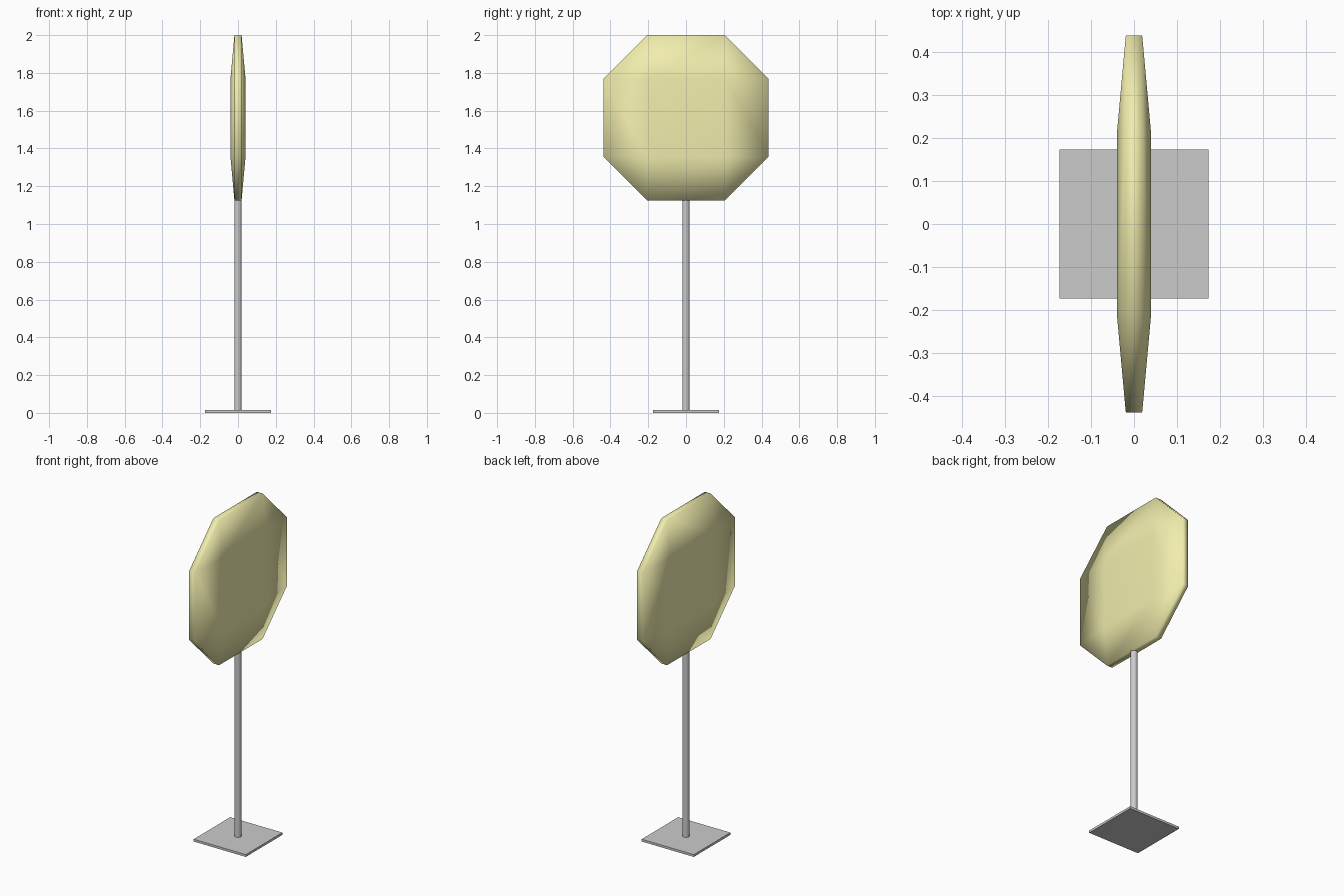
import bpy
import bmesh

if "Cube" in bpy.data.objects:
    bpy.data.objects.remove(bpy.data.objects["Cube"])


def finish(name, bm, smooth=False, mat=None):
    bmesh.ops.recalc_face_normals(bm, faces=bm.faces[:])
    me = bpy.data.meshes.new(name)
    bm.to_mesh(me)
    bm.free()
    ob = bpy.data.objects.new(name, me)
    bpy.context.collection.objects.link(ob)
    if smooth:
        me.shade_smooth()
    if mat:
        me.materials.append(mat)
    return ob


yellow = bpy.data.materials.new("yellow")
yellow.diffuse_color = (0.88, 0.85, 0.42, 1)
yellow.use_nodes = True
yellow.node_tree.nodes["Principled BSDF"].inputs["Base Color"].default_value = yellow.diffuse_color

# Base plate
bm = bmesh.new()
bmesh.ops.create_cube(bm, size=1)
bmesh.ops.scale(bm, vec=(0.347, 0.347, 0.014), verts=bm.verts)
bmesh.ops.translate(bm, vec=(0, 0, 0.007), verts=bm.verts)
finish("base_plate", bm)

# Round pole, its top end tucked inside the panel
bottom, top = 0.007, 1.2
bm = bmesh.new()
bmesh.ops.create_cone(bm, cap_ends=True, segments=16, radius1=0.0195,
                      radius2=0.0195, depth=top - bottom)
bmesh.ops.translate(bm, vec=(0, 0, (top + bottom) / 2), verts=bm.verts)
pole = finish("pole", bm)
bpy.context.view_layer.objects.active = pole
pole.select_set(True)
bpy.ops.object.shade_smooth_by_angle()

# Octagonal panel: thin rim, swelling to a flat square in the middle of each side
R, S, CZ = 0.4375, 0.207, 1.5625
RIM, MID = 0.019, 0.04
octagon = [(S, -R), (R, -S), (R, S), (S, R), (-S, R), (-R, S), (-R, -S), (-S, -R)]
square = [(S, -S), (S, S), (-S, S), (-S, -S)]
bm = bmesh.new()
rims = []
for side in (1, -1):
    o = [bm.verts.new((side * RIM, y, CZ + z)) for y, z in octagon]
    q = [bm.verts.new((side * MID, y, CZ + z)) for y, z in square]
    bm.faces.new(q)
    for i in range(4):
        # Corner triangle, then the sloping edge strip after it
        bm.faces.new((o[2 * i], o[2 * i + 1], q[i]))
        bm.faces.new((o[2 * i + 1], o[(2 * i + 2) % 8], q[(i + 1) % 4], q[i]))
    rims.append(o)
a, b = rims
for i in range(8):
    j = (i + 1) % 8
    bm.faces.new((a[i], a[j], b[j], b[i]))
finish("sign_panel", bm, smooth=True, mat=yellow)
